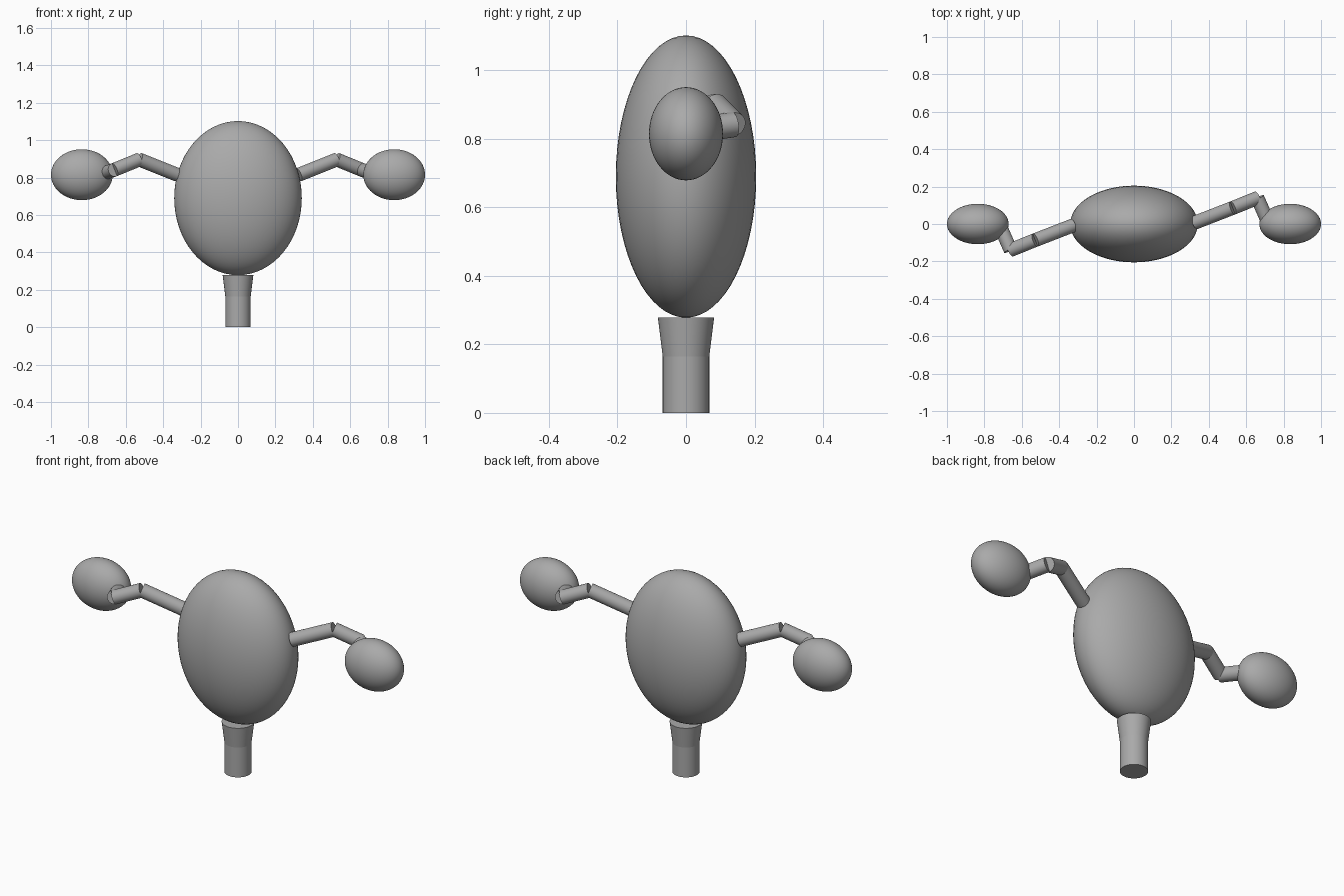
import bpy, math
from mathutils import Vector

cube = bpy.data.objects.get("Cube")
if cube:
    bpy.data.objects.remove(cube, do_unlink=True)

GREY = (0.4, 0.4, 0.4, 1.0)
grey = bpy.data.materials.new("plain_grey")
grey.use_nodes = True
grey.diffuse_color = GREY
grey.node_tree.nodes["Principled BSDF"].inputs["Base Color"].default_value = GREY


def finish(name):
    obj = bpy.context.object
    obj.name = name
    obj.data.materials.append(grey)
    bpy.ops.object.transform_apply(location=False, rotation=False, scale=True)
    bpy.ops.object.shade_smooth_by_angle(angle=math.radians(35))
    return obj


def ellipsoid(name, centre, radii):
    bpy.ops.mesh.primitive_uv_sphere_add(segments=64, ring_count=32, radius=1, location=centre)
    bpy.context.object.scale = radii
    return finish(name)


def tube(name, start, end, r_start, r_end):
    start, end = Vector(start), Vector(end)
    axis = end - start
    bpy.ops.mesh.primitive_cone_add(
        vertices=48, radius1=r_start, radius2=r_end, depth=axis.length,
        location=(start + end) / 2, rotation=axis.to_track_quat('Z', 'Y').to_euler())
    return finish(name)


# Body
ellipsoid("body", (0, 0, 0.69), (0.341, 0.205, 0.412))

# Stem: straight tube with a flared collar
tube("stem", (0, 0, 0), (0, 0, 0.165), 0.068, 0.068)
tube("stem_collar", (0, 0, 0.165), (0, 0, 0.278), 0.068, 0.082)

# Arms: three straight pieces and a hand, turned half way round for the other side
joints = [(0.325, 0.007, 0.815), (0.528, 0.086, 0.896), (0.66, 0.139, 0.842), (0.708, 0.03, 0.825)]
pieces = ["upper_arm", "forearm", "wrist"]
for side, s in (("left", 1), ("right", -1)):
    pts = [(s * x, s * y, z) for x, y, z in joints]
    for piece, a, b in zip(pieces, pts, pts[1:]):
        tube(f"{side}_{piece}", a, b, 0.037, 0.037)
    ellipsoid(f"{side}_hand", (s * 0.835, 0, 0.815), (0.165, 0.108, 0.136))
